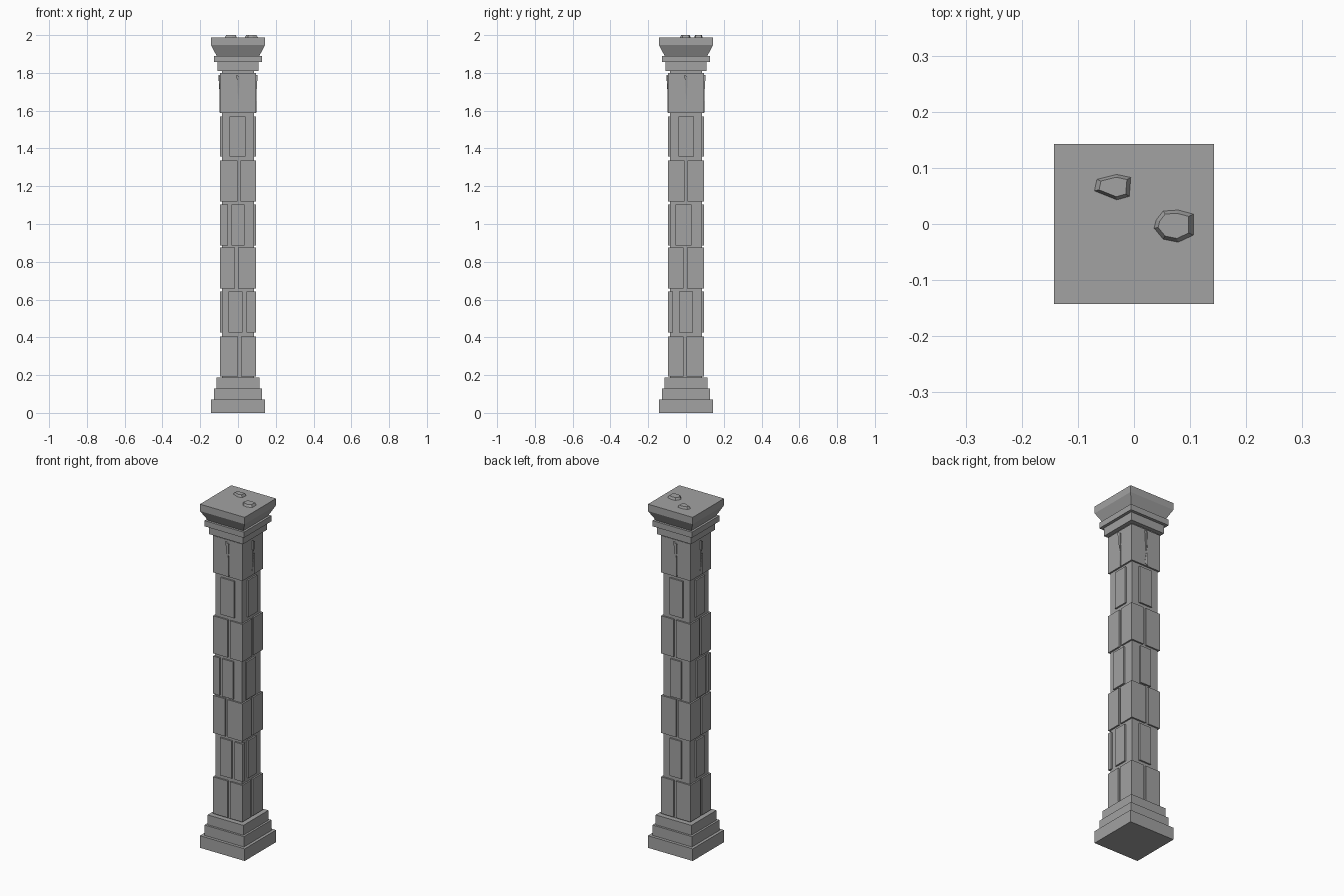
import bpy, bmesh, math
from mathutils import Matrix, Vector

if "Cube" in bpy.data.objects:
    bpy.data.objects.remove(bpy.data.objects["Cube"])

stone = bpy.data.materials.new("grey stone")
stone.diffuse_color = (0.36, 0.36, 0.36, 1)
stone.use_nodes = True
stone.node_tree.nodes["Principled BSDF"].inputs["Base Color"].default_value = stone.diffuse_color


def finish(name, bm):
    bmesh.ops.recalc_face_normals(bm, faces=bm.faces[:])
    me = bpy.data.meshes.new(name)
    bm.to_mesh(me)
    bm.free()
    me.materials.append(stone)
    ob = bpy.data.objects.new(name, me)
    bpy.context.collection.objects.link(ob)
    return ob


def add_box(bm, x0, x1, y0, y1, z0, z1, turn=0):
    size = Vector((x1 - x0, y1 - y0, z1 - z0))
    mid = Vector(((x0 + x1) / 2, (y0 + y1) / 2, (z0 + z1) / 2))
    m = Matrix.Rotation(turn, 4, 'Z') @ Matrix.Translation(mid) @ Matrix.Diagonal((*size, 1))
    bmesh.ops.create_cube(bm, size=1, matrix=m)


def add_loft(bm, lower, upper):
    """Solid between two matching rings of points."""
    a = [bm.verts.new(p) for p in lower]
    b = [bm.verts.new(p) for p in upper]
    n = len(a)
    bm.faces.new(a[::-1])
    bm.faces.new(b)
    for i in range(n):
        bm.faces.new((a[i], a[(i + 1) % n], b[(i + 1) % n], b[i]))


def square(h, z):
    return [(-h, -h, z), (h, -h, z), (h, h, z), (-h, h, z)]


def stepped(name, tiers):
    """Stack of square tiers: (lower half width, upper half width, z0, z1)."""
    bm = bmesh.new()
    for h0, h1, z0, z1 in tiers:
        add_loft(bm, square(h0, z0), square(h1, z1))
    finish(name, bm)


# Stepped foot and flared capital
stepped("base", [(0.143, 0.143, 0, 0.07), (0.126, 0.126, 0.07, 0.13),
                 (0.114, 0.114, 0.13, 0.187)])
stepped("capital", [(0.109, 0.109, 1.81, 1.857), (0.126, 0.126, 1.857, 1.89),
                    (0.113, 0.143, 1.89, 1.947), (0.143, 0.143, 1.947, 1.987)])

# Recessed core seen in the joints
CORE, OUT = 0.085, 0.094
stepped("shaft_core", [(CORE, CORE, 0.187, 1.81)])

# Courses with four corner stones: joint centre on the front/back and on the sides
G = 0.008
for i, (z0, z1, jx, jy) in enumerate([(0.193, 0.405, 0.007, -0.006),
                                      (0.659, 0.876, -0.009, -0.004),
                                      (1.119, 1.336, 0.006, 0.001)]):
    bm = bmesh.new()
    for x0, x1 in ((-OUT, jx - G), (jx + G, OUT)):
        for y0, y1 in ((-OUT, jy - G), (jy + G, OUT)):
            add_box(bm, x0, x1, y0, y1, z0, z1)
    finish(f"corner_stones_{i + 1}", bm)

# Courses with one raised stone on each face: front, right, back, left spans
for i, (z0, z1, spans) in enumerate([
        (0.426, 0.643, ((-0.05, 0.025), (-0.037, 0.037), (-0.04, 0.035), (-0.037, 0.037))),
        (0.886, 1.103, ((-0.035, 0.035), (-0.055, 0.03), (-0.035, 0.035), (-0.03, 0.05))),
        (1.357, 1.57, ((-0.045, 0.04), (-0.04, 0.042), (-0.04, 0.042), (-0.042, 0.04)))]):
    bm = bmesh.new()
    for k, (u0, u1) in enumerate(spans):
        add_box(bm, u0, u1, -OUT, -0.07, z0, z1, k * math.pi / 2)
    # Extra stone at one front edge
    if i == 0:
        add_box(bm, 0.045, OUT, -OUT, -0.07, z0, z1)
    if i == 1:
        add_box(bm, -OUT, -0.053, -OUT, -0.07, z0, z1)
    finish(f"face_stones_{i + 1}", bm)

# Top course, with split slivers standing proud of each face
stepped("top_stone", [(OUT, OUT, 1.587, 1.80)])
bm = bmesh.new()
for k in range(4):
    turn = Matrix.Rotation(k * math.pi / 2, 3, 'Z')
    for tri in (((-0.008, 1.79, 0.104), (0.010, 1.78, 0.101), (0.002, 1.64, 0.0945)),
                ((-0.007, 1.60, 0.0945), (0.010, 1.59, 0.099), (0.008, 1.71, 0.099))):
        add_loft(bm, [turn @ Vector((u, -0.08, z)) for u, z, d in tri],
                 [turn @ Vector((u, -d, z)) for u, z, d in tri])
finish("split_slivers", bm)


# Loose chips lying on the capital
def chip(name, outline, shrink, top):
    bm = bmesh.new()
    c = sum((Vector((x, y)) for x, y in outline), Vector((0, 0))) / len(outline)
    add_loft(bm, [(x, y, 1.98) for x, y in outline],
             [(c.x + (x - c.x) * shrink, c.y + (y - c.y) * shrink, top) for x, y in outline])
    finish(name, bm)


chip("chip_back", [(-0.075, 0.058), (-0.03, 0.04), (-0.005, 0.047),
                   (-0.002, 0.085), (-0.03, 0.091), (-0.07, 0.081)], 0.68, 2.0)
chip("chip_right", [(0.032, -0.008), (0.05, -0.03), (0.08, -0.036), (0.11, -0.022),
                    (0.11, 0.02), (0.08, 0.028), (0.05, 0.026), (0.036, 0.008)], 0.7, 2.0)
